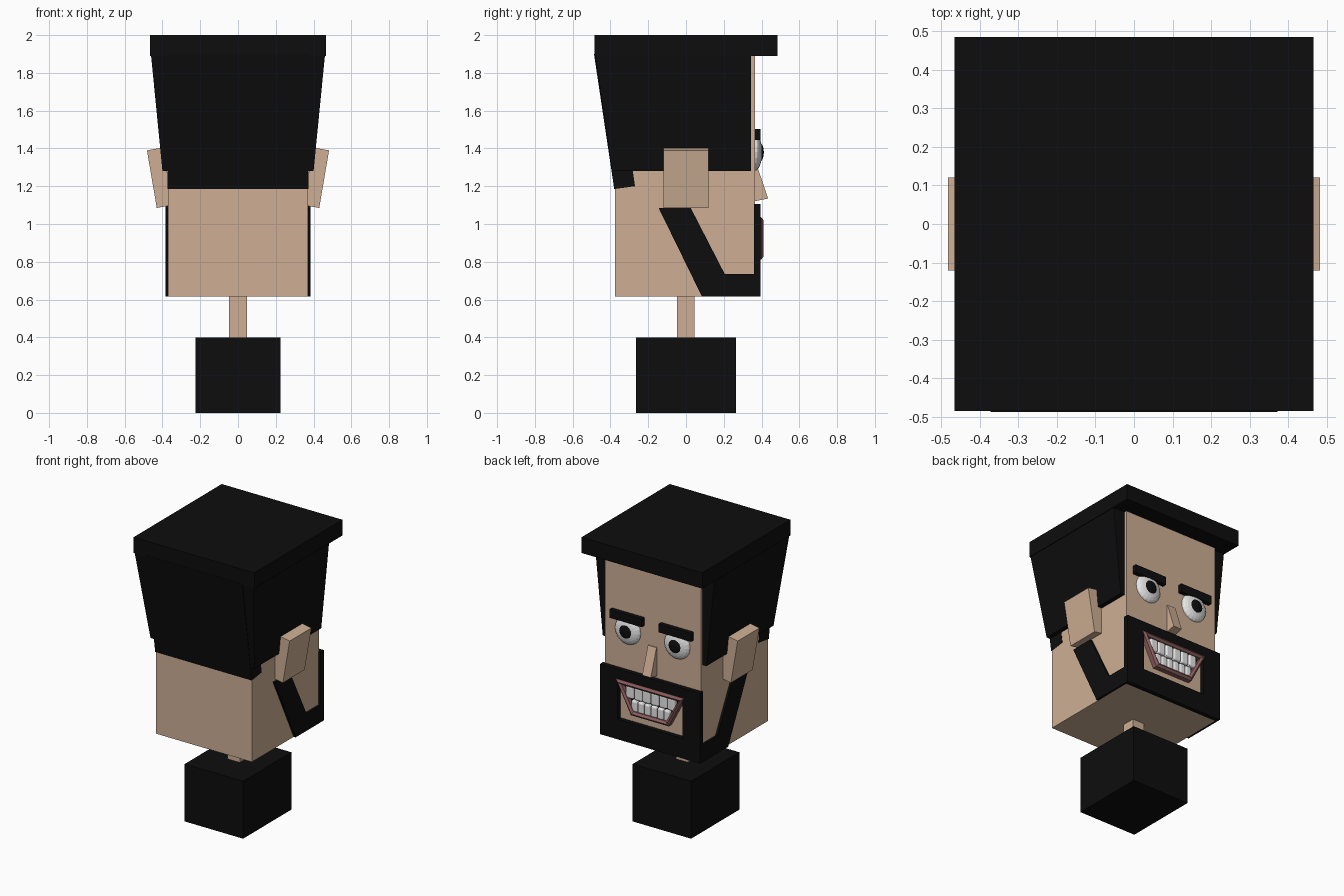
import bpy, bmesh, math
from mathutils import Matrix

if "Cube" in bpy.data.objects:
    bpy.data.objects.remove(bpy.data.objects["Cube"])


def material(name, rgb):
    m = bpy.data.materials.new(name)
    m.diffuse_color = (*rgb, 1)
    m.use_nodes = True
    m.node_tree.nodes["Principled BSDF"].inputs["Base Color"].default_value = m.diffuse_color
    return m


SKIN = material("skin", (0.62, 0.43, 0.30))
BLACK = material("black", (0.004, 0.004, 0.004))
WHITE = material("white", (0.80, 0.80, 0.80))
LIP = material("lip", (0.26, 0.11, 0.11))


def finish(name, bm, *mats):
    bmesh.ops.recalc_face_normals(bm, faces=bm.faces)
    me = bpy.data.meshes.new(name)
    bm.to_mesh(me)
    bm.free()
    for m in mats:
        me.materials.append(m)
    ob = bpy.data.objects.new(name, me)
    bpy.context.collection.objects.link(ob)
    return ob


def prism(name, pts, axis, lo, hi, mat, mirror=False):
    """Extrude a profile along one axis; the profile lies in the other two."""
    bm = bmesh.new()

    def point(p, d):
        c = list(p)
        c.insert("xyz".index(axis), d)
        return c

    face = bm.faces.new([bm.verts.new(point(p, lo)) for p in pts])
    ext = bmesh.ops.extrude_face_region(bm, geom=[face])
    shift = point((0, 0), hi - lo)
    bmesh.ops.translate(bm, vec=shift,
                        verts=[v for v in ext["geom"] if isinstance(v, bmesh.types.BMVert)])
    ob = finish(name, bm, mat)
    if mirror:
        ob.modifiers.new("mirror", "MIRROR")
    return ob


def box(name, x, y, z, mat, mirror=False):
    return prism(name, [(x[0], y[0]), (x[1], y[0]), (x[1], y[1]), (x[0], y[1])],
                 "z", z[0], z[1], mat, mirror)


# Body, neck and head
box("body", (-.225, .225), (-.265, .265), (0, .4), BLACK)
box("neck", (-.047, .047), (-.047, .045), (.4, .62), SKIN)
box("head", (-.37, .37), (-.375, .365), (.615, 1.89), SKIN)

# Hair: flat top, leaning back panel, leaning side panels
box("hair_top", (-.465, .465), (-.485, .485), (1.89, 2.0), BLACK)
prism("hair_back", [(-.487, 1.9), (-.38, 1.185), (-.27, 1.2), (-.37, 1.9)],
      "x", -.372, .372, BLACK)
side = prism("hair_side", [(-.48, 1.89), (-.392, 1.28), (.345, 1.28), (.345, 1.89)],
             "x", .36, .46, BLACK, True)
for v in side.data.vertices:
    if v.co.x > .4 and v.co.z < 1.5:
        v.co.x = .40

# Ears
prism("ear", [(.482, 1.39), (.43, 1.085), (.345, 1.10), (.397, 1.405)],
      "y", -.12, .12, SKIN, True)

# Beard: jaw straps plus a frame around the mouth
prism("beard_side", [(-.145, 1.085), (.025, 1.085), (.205, .735), (.395, .735),
                     (.395, .615), (.085, .615)], "x", .365, .385, BLACK, True)
box("beard_chin", (-.385, .385), (.36, .395), (.615, .755), BLACK)
box("moustache", (-.385, .385), (.36, .395), (1.03, 1.105), BLACK)
box("beard_cheek", (.25, .385), (.36, .395), (.755, 1.03), BLACK, True)

# Nose
prism("nose", [(.36, 1.32), (.372, 1.32), (.435, 1.135), (.36, 1.12)],
      "x", -.033, .033, SKIN)

# Eyebrows
box("eyebrow", (.065, .315), (.36, .395), (1.445, 1.503), BLACK, True)

# Eyes: flattened balls facing forward with black pupils
for sx, label in ((-1, "left"), (1, "right")):
    for part, r, depth, y, mat in (("eye", .098, .038, .365, WHITE),
                                   ("pupil", .047, .018, .394, BLACK)):
        bm = bmesh.new()
        bmesh.ops.create_uvsphere(bm, u_segments=20, v_segments=12, radius=1)
        bmesh.ops.transform(bm, verts=bm.verts, matrix=(
            Matrix.Translation((sx * .19, y, 1.38))
            @ Matrix.Diagonal((r, depth, r, 1))
            @ Matrix.Rotation(math.pi / 2, 4, "X")))
        finish(f"{part}_{label}", bm, mat)

# Mouth: dark back plate and a lip strip following a trapezoid
outline = [(-.245, 1.02), (-.135, .828), (.135, .828), (.245, 1.02)]
prism("mouth_inside", outline, "y", .362, .37, BLACK)


def scaled(w, top, bottom, k):
    return [(-w[0], top), (-w[1], bottom), (w[1], bottom), (w[0], top)]


bm = bmesh.new()
outer = scaled((.262, .146), 1.036, .812, 1)
inner = scaled((.220, .126), 1.006, .842, 1)
loops = [[bm.verts.new((x, y, z)) for x, z in ring]
         for ring, y in ((outer, .365), (outer, .398), (inner, .398), (inner, .365))]
# raised ridge along the centre of the lips
ridge = [bm.verts.new(((a[0] + b[0]) / 2, .41, (a[1] + b[1]) / 2))
         for a, b in zip(outer, inner)]
loops.insert(2, ridge)
for a, b in zip(loops, loops[1:]):
    for i in range(4):
        j = (i + 1) % 4
        bm.faces.new((a[i], a[j], b[j], b[i]))
finish("lips", bm, LIP)

# Teeth: two rows of rounded blocks, narrowing downwards
for row, count, half, lo, hi in (("upper", 6, .192, .922, 1.01),
                                 ("lower", 6, .150, .838, .916)):
    bm = bmesh.new()
    w = 2 * half / count
    for i in range(count):
        bmesh.ops.create_cube(bm, size=1, matrix=(
            Matrix.Translation((-half + w * (i + .5), .378, (lo + hi) / 2))
            @ Matrix.Diagonal((w * .95, .036, hi - lo, 1))))
    teeth = finish("teeth_" + row, bm, WHITE)
    bev = teeth.modifiers.new("rounding", "BEVEL")
    bev.width, bev.segments = .012, 3
